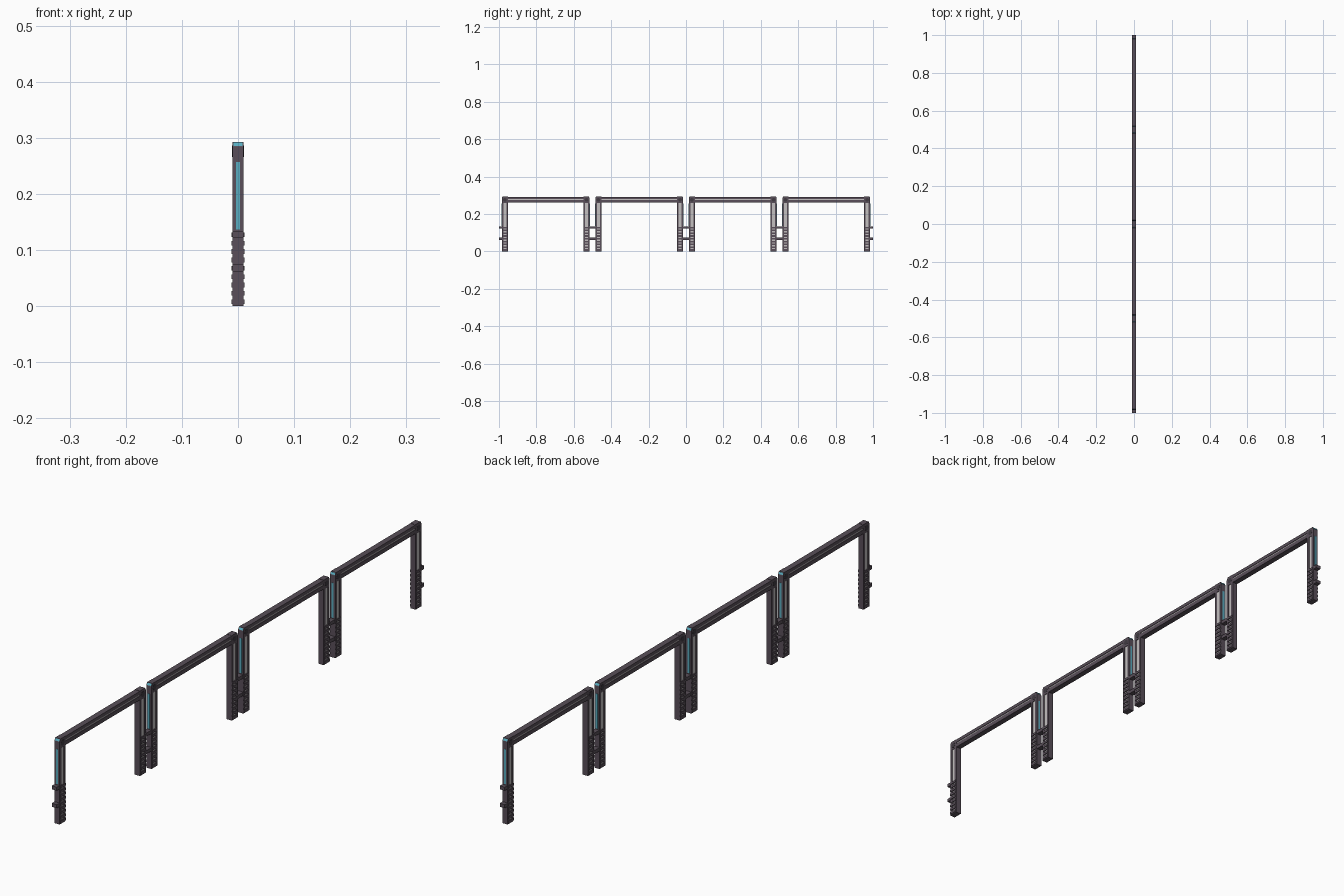
import bpy, bmesh, math
from mathutils import Matrix

if "Cube" in bpy.data.objects:
    bpy.data.objects.remove(bpy.data.objects["Cube"])

def mat(name, c):
    m = bpy.data.materials.new(name)
    m.diffuse_color = (*c, 1)
    m.use_nodes = True
    m.node_tree.nodes["Principled BSDF"].inputs["Base Color"].default_value = m.diffuse_color
    return m

FRAME = mat("plum grey", (0.10, 0.078, 0.10))
DARK = mat("near black", (0.05, 0.042, 0.052))
LIGHT = mat("light grey", (0.55, 0.53, 0.53))
GLOW = mat("cyan light", (0.10, 0.42, 0.53))

def finish(name, bm, m):
    bmesh.ops.recalc_face_normals(bm, faces=bm.faces)
    me = bpy.data.meshes.new(name)
    bm.to_mesh(me)
    bm.free()
    me.materials.append(m)
    ob = bpy.data.objects.new(name, me)
    bpy.context.collection.objects.link(ob)
    return ob

def add_box(bm, hx, y0, y1, z0, z1):
    M = Matrix.Translation((0, (y0 + y1) / 2, (z0 + z1) / 2)) @ Matrix.Diagonal((2 * hx, abs(y1 - y0), z1 - z0, 1))
    bmesh.ops.create_cube(bm, size=1, matrix=M)

def box(name, m, *dims):
    bm = bmesh.new()
    add_box(bm, *dims)
    return finish(name, bm, m)

def profile(name, m, hx, pts):
    # yz outline extruded across x
    bm = bmesh.new()
    f = bm.faces.new([bm.verts.new((-hx, y, z)) for y, z in pts])
    r = bmesh.ops.extrude_face_region(bm, geom=[f])
    bmesh.ops.translate(bm, vec=(2 * hx, 0, 0), verts=[v for v in r["geom"] if isinstance(v, bmesh.types.BMVert)])
    return finish(name, bm, m)

def add_disc(bm, hx, r, y, z, n):
    M = Matrix.Translation((0, y, z)) @ Matrix.Rotation(math.pi / 2, 4, 'Y')
    bmesh.ops.create_cone(bm, cap_ends=True, segments=n, radius1=r, radius2=r, depth=2 * hx, matrix=M)

TOP, OUT, INN, W = 0.293, 0.235, 0.202, 0.010

def half_leg(c, s):
    y = lambda v: c + s * v
    # pale core between two full height rails
    box("leg_core", LIGHT, 0.008, y(INN + 0.004), y(OUT - 0.004), 0.001, 0.262)
    box("inner_rail", FRAME, W, y(INN), y(INN + 0.009), 0, 0.262)
    box("outer_rail", FRAME, W, y(OUT - 0.009), y(OUT), 0, 0.262)
    box("foot_cap", FRAME, W, y(INN), y(OUT), 0, 0.004)
    # ribs across the lower leg
    bm = bmesh.new()
    for i in range(9):
        z = 0.008 + i * 0.0149
        add_box(bm, 0.0118, y(INN + 0.002), y(OUT - 0.002), z - 0.0042, z + 0.0042)
    finish("leg_ribs", bm, FRAME)
    # glowing strip on the outer face
    box("light_strip", GLOW, 0.0038, y(OUT - 0.003), y(OUT + 0.0008), 0.137, 0.257)
    # corner with a steep chamfer carrying a small light
    ch, d = 0.009, 0.005
    profile("corner_block", FRAME, W, [(y(INN), 0.260), (y(OUT), 0.260), (y(OUT), TOP - ch),
                                       (y(OUT - d), TOP), (y(INN), TOP)])
    edge = lambda t, off: (y(OUT - d * t + off), TOP - ch * (1 - t) + off * 0.5)
    profile("corner_light", GLOW, 0.0078, [edge(0.12, -0.001), edge(0.12, 0.0006),
                                           edge(0.8, 0.0006), edge(0.8, -0.001)])
    bm = bmesh.new()
    add_disc(bm, 0.0104, 0.010, y((INN + OUT) / 2), 0.276, 8)
    finish("corner_hub", bm, DARK)
    # connectors to the neighbouring gate
    bm = bmesh.new()
    for z in (0.068, 0.128):
        add_box(bm, 0.0095, y(OUT - 0.002), y(0.25), z - 0.006, z + 0.006)
    finish("connectors", bm, FRAME)

for c in (-0.75, -0.25, 0.25, 0.75):
    for s in (-1, 1):
        half_leg(c, s)
    # cross beam: two rails with a pale line between them
    box("beam_core", LIGHT, 0.008, c - INN, c + INN, 0.266, 0.289)
    box("beam_top_rail", FRAME, W, c - INN, c + INN, 0.2805, TOP - 0.001)
    box("beam_bottom_rail", FRAME, W, c - INN, c + INN, 0.262, 0.2755)
